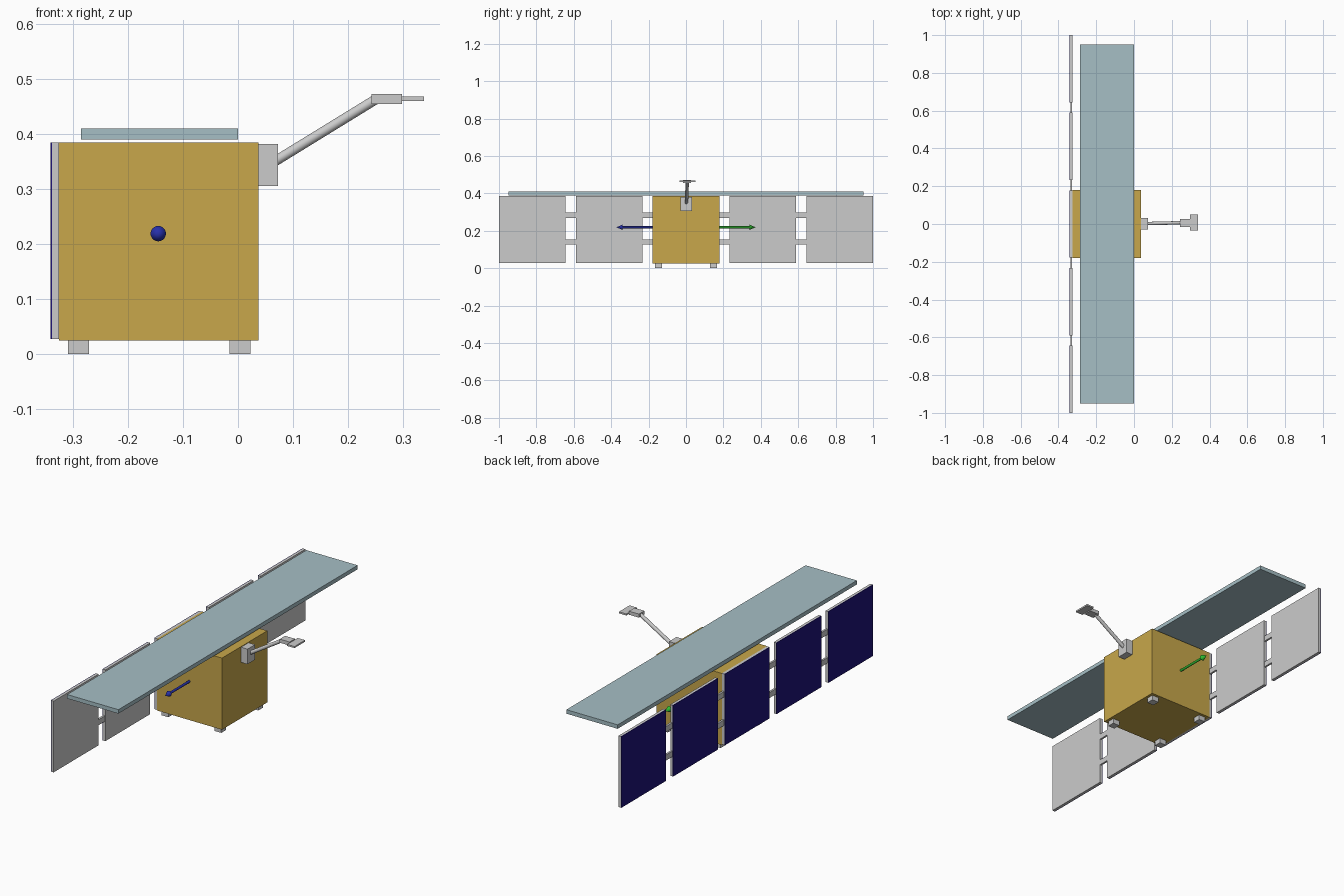
import bpy
from mathutils import Vector

if "Cube" in bpy.data.objects:
    bpy.data.objects.remove(bpy.data.objects["Cube"])


def material(name, rgb):
    m = bpy.data.materials.new(name)
    m.diffuse_color = (*rgb, 1)
    m.use_nodes = True
    m.node_tree.nodes["Principled BSDF"].inputs["Base Color"].default_value = m.diffuse_color
    return m


gold = material("gold_foil", (0.58, 0.39, 0.07))
blue = material("solar_blue", (0.012, 0.006, 0.19))
pale = material("pale_blue", (0.38, 0.52, 0.56))
arrow_blue = material("arrow_blue", (0.02, 0.03, 0.4))
arrow_green = material("arrow_green", (0.03, 0.5, 0.03))


def box(name, x, y, z, mat=None):
    """Box given by its (min, max) range on each axis."""
    bpy.ops.mesh.primitive_cube_add(size=1, location=[(a + b) / 2 for a, b in (x, y, z)])
    o = bpy.context.object
    o.name = name
    o.scale = [b - a for a, b in (x, y, z)]
    bpy.ops.object.transform_apply(location=False, rotation=False, scale=True)
    if mat:
        o.data.materials.append(mat)
    return o


def rod(name, p, q, r1, r2=None, mat=None, sides=24):
    """Cylinder or cone running from p to q."""
    p, q = Vector(p), Vector(q)
    d = q - p
    bpy.ops.mesh.primitive_cone_add(vertices=sides, radius1=r1, radius2=r1 if r2 is None else r2,
                                    depth=d.length, location=(p + q) / 2,
                                    rotation=d.to_track_quat('Z', 'Y').to_euler())
    o = bpy.context.object
    o.name = name
    if mat:
        o.data.materials.append(mat)
    bpy.ops.object.shade_smooth_by_angle()
    return o


# Body and feet
box("body", (-0.325, 0.037), (-0.18, 0.18), (0.025, 0.385), gold)
for x in (-0.29, 0.004):
    for y in (-0.147, 0.147):
        box("foot", (x - 0.019, x + 0.019), (y - 0.019, y + 0.019), (0, 0.026))

# Long flat antenna above the body
box("antenna_board", (-0.285, 0), (-0.95, 0.95), (0.39, 0.41), pale)

# Five solar panels on the back, each a grey backing with a blue cell sheet
for i in range(-2, 3):
    y = i * 0.411
    span = (y - 0.178, y + 0.178)
    box("panel_backing", (-0.338, -0.325), span, (0.027, 0.385))
    box("solar_cells", (-0.341, -0.338), span, (0.027, 0.385), blue)

# Hinges bridging the gaps between panels
for y in (-0.6165, -0.2055, 0.2055, 0.6165):
    for z in (0.14, 0.283):
        box("panel_hinge", (-0.337, -0.327), (y - 0.03, y + 0.03), (z - 0.014, z + 0.014))

# Boom with its mount and end plates
box("boom_mount", (0.036, 0.073), (-0.029, 0.031), (0.306, 0.382))
rod("boom", (0.06, 0.002, 0.346), (0.252, 0.007, 0.464), 0.009)
box("boom_head", (0.243, 0.298), (-0.016, 0.027), (0.455, 0.473))
box("boom_plate", (0.297, 0.338), (-0.034, 0.05), (0.46, 0.468))

# Direction arrows on both sides
for side, mat in ((-1, arrow_blue), (1, arrow_green)):
    rod("arrow_shaft", (-0.145, side * 0.175, 0.219), (-0.145, side * 0.345, 0.219), 0.006, mat=mat)
    rod("arrow_tip", (-0.145, side * 0.34, 0.219), (-0.145, side * 0.372, 0.219), 0.014, 0, mat)
